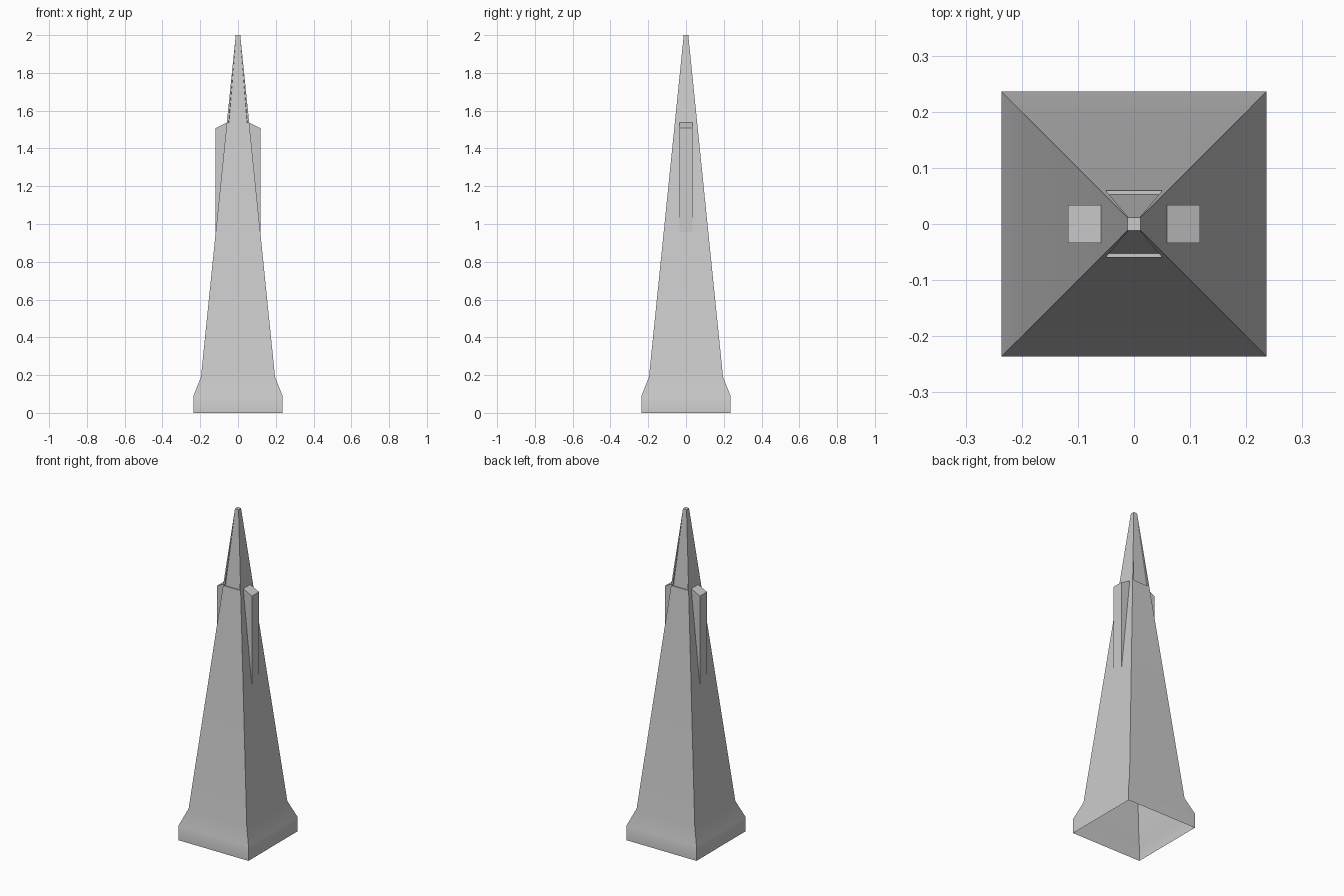
import bpy, bmesh, math

if "Cube" in bpy.data.objects:
    bpy.data.objects.remove(bpy.data.objects["Cube"])


def finish(bm, name):
    bmesh.ops.recalc_face_normals(bm, faces=bm.faces[:])
    mesh = bpy.data.meshes.new(name)
    bm.to_mesh(mesh)
    bm.free()
    ob = bpy.data.objects.new(name, mesh)
    bpy.context.collection.objects.link(ob)
    bpy.ops.object.select_all(action='DESELECT')
    bpy.context.view_layer.objects.active = ob
    ob.select_set(True)
    bpy.ops.object.shade_smooth_by_angle(angle=math.radians(30))
    mod = ob.modifiers.new("weighted_normals", 'WEIGHTED_NORMAL')
    mod.keep_sharp = True
    return ob


LOW, TOP = (0.196, 0.19), (0.012, 2.0)


def half(z):
    """Half width of the tapering shaft at height z."""
    return LOW[0] + (TOP[0] - LOW[0]) * (z - LOW[1]) / (TOP[1] - LOW[1])


# Tower: open-bottomed square rings, flared base and long taper
bm = bmesh.new()
rings = []
for h, z in [(0.236, 0.0), (0.236, 0.09), LOW, TOP]:
    rings.append([bm.verts.new((sx * h, sy * h, z))
                  for sx, sy in [(-1, -1), (1, -1), (1, 1), (-1, 1)]])
for k in range(3):
    a, b = rings[k], rings[k + 1]
    for i in range(4):
        j = (i + 1) % 4
        if k == 2 and i in (0, 2):
            # Front and back: sunken panel in the upper spire, with a ledge
            s = -1 if i == 0 else 1
            zl = 1.535
            y, w = half(zl), 0.05
            pt = [bm.verts.new((q * s * 0.010, s * TOP[0], TOP[1])) for q in (1, -1)]
            po = [bm.verts.new((q * s * w, s * y, zl)) for q in (1, -1)]
            pi = [bm.verts.new((q * s * (w - 0.002), s * (y - 0.007), zl)) for q in (1, -1)]
            if (pt[0].co - b[i].co).length > (pt[1].co - b[i].co).length:
                pt.reverse(), po.reverse(), pi.reverse()
            bm.faces.new((a[i], a[j], b[j], pt[1], po[1], po[0], pt[0], b[i]))
            bm.faces.new((po[0], po[1], pi[1], pi[0]))
            bm.faces.new((pi[0], pi[1], pt[1], pt[0]))
            for q in (0, 1):
                bm.faces.new((po[q], pi[q], pt[q]))
        else:
            bm.faces.new((a[i], a[j], b[j], b[i]))
bm.faces.new(rings[3])
finish(bm, "tower")

# Side wings: upright wedges growing out of the left and right faces
for s, name in ((1, "right_wing"), (-1, "left_wing")):
    bm = bmesh.new()
    profile = [(0.118, 0.93), (0.118, 1.508), (0.057, 1.538)]
    loops = [[bm.verts.new((s * x, y, z)) for x, z in profile]
             for y in (-0.034, 0.034)]
    for loop in loops:
        bm.faces.new(loop)
    for i in range(2):
        bm.faces.new((loops[0][i], loops[0][i + 1], loops[1][i + 1], loops[1][i]))
    finish(bm, name)
